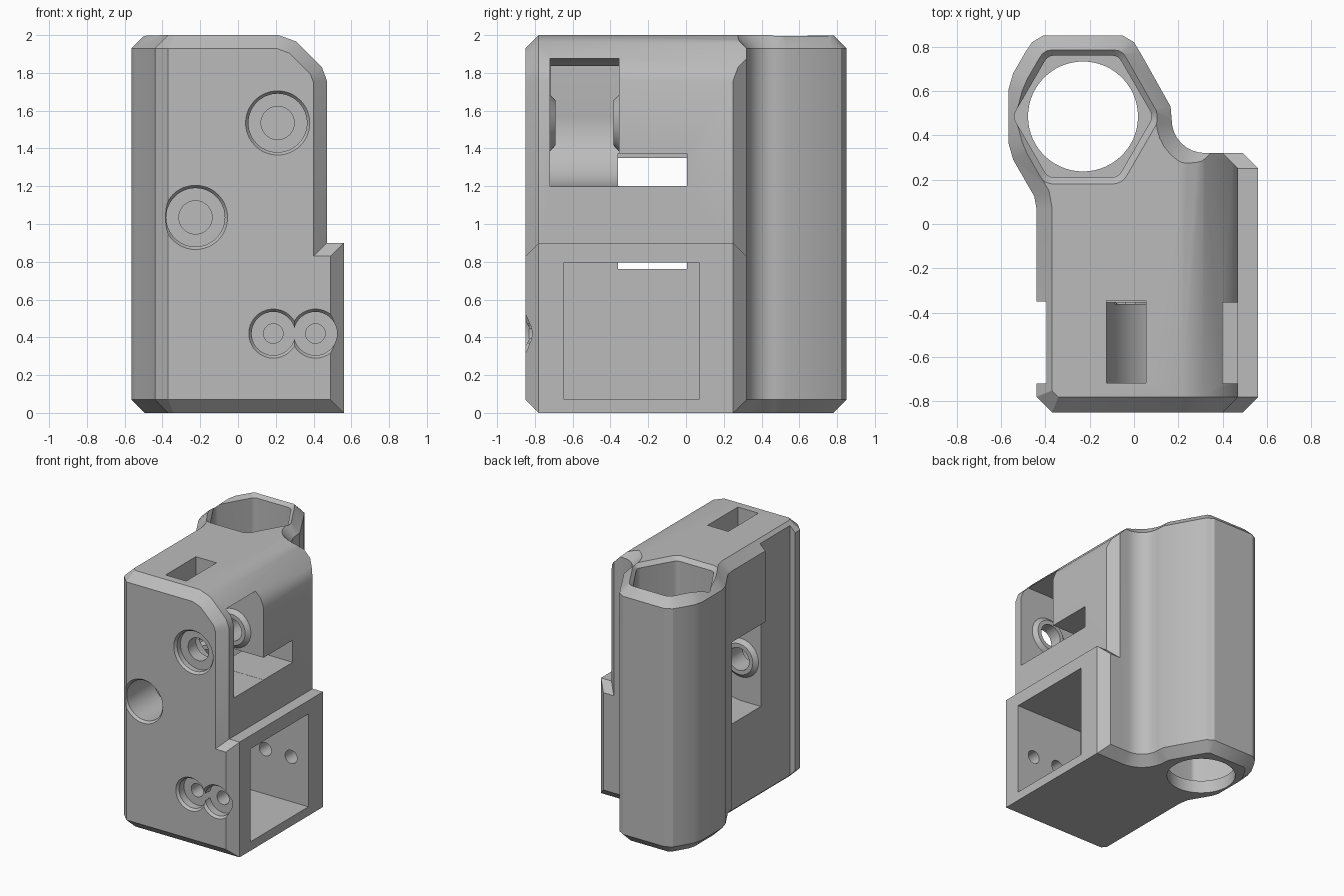
import bpy, bmesh, math
from mathutils import Vector

if "Cube" in bpy.data.objects:
    bpy.data.objects.remove(bpy.data.objects["Cube"])

grey = bpy.data.materials.new("plain_grey")
grey.use_nodes = True
grey.diffuse_color = (0.5, 0.5, 0.5, 1)
grey.node_tree.nodes["Principled BSDF"].inputs["Base Color"].default_value = (0.5, 0.5, 0.5, 1)

C = 0.07          # edge chamfer
FRONT, BACK = -0.85, 0.32
TUBE = (-0.23, 0.485)
parts = []


def make(name, bm):
    bmesh.ops.recalc_face_normals(bm, faces=bm.faces[:])
    me = bpy.data.meshes.new(name)
    bm.to_mesh(me)
    bm.free()
    me.materials.append(grey)
    ob = bpy.data.objects.new(name, me)
    bpy.context.collection.objects.link(ob)
    return ob


def loft(loops):
    """Closed solid through a stack of equal-length loops."""
    bm = bmesh.new()
    rings = [[bm.verts.new(p) for p in loop] for loop in loops]
    n = len(rings[0])
    for a, b in zip(rings, rings[1:]):
        for i in range(n):
            j = (i + 1) % n
            bm.faces.new((a[i], a[j], b[j], b[i]))
    bm.faces.new(rings[0][::-1])
    bm.faces.new(rings[-1])
    bmesh.ops.recalc_face_normals(bm, faces=bm.faces[:])
    return bm


def inset(pts, d):
    """Offset a counter-clockwise outline inward with mitred corners."""
    out = []
    for i, p in enumerate(pts):
        p = Vector(p)
        e1 = (p - Vector(pts[i - 1])).normalized()
        e2 = (Vector(pts[(i + 1) % len(pts)]) - p).normalized()
        n1, n2 = Vector((-e1.y, e1.x)), Vector((-e2.y, e2.x))
        out.append(p + (n1 + n2) * d / (1 + n1.dot(n2)))
    return out


def arc(cx, cy, r, a0, a1, n):
    return [(cx + r * math.cos(math.radians(a0 + (a1 - a0) * i / n)),
             cy + r * math.sin(math.radians(a0 + (a1 - a0) * i / n))) for i in range(n + 1)]


def at_z(pts, z):
    return [(p[0], p[1], z) for p in pts]


def at_y(pts, y):
    return [(p[0], y, p[1]) for p in pts]


def combine(ob, mode):
    mod = body.modifiers.new(ob.name, "BOOLEAN")
    mod.operation, mod.object, mod.solver = mode, ob, "EXACT"
    ob.hide_render = True
    parts.append(ob)


def cut_box(name, x0, x1, y0, y1, z0, z1):
    sq = [(x0, y0), (x1, y0), (x1, y1), (x0, y1)]
    combine(make(name, loft([at_z(sq, z0), at_z(sq, z1)])), "DIFFERENCE")


def turned(name, x, z, rings, mode, n=48):
    """Round part along y from (radius, y) pairs."""
    loops = [at_y(arc(x, z, r, 0, 360 * (n - 1) / n, n - 1), y) for r, y in rings]
    combine(make(name, loft(loops)), mode)


# Main body with its tube: one outline, chamfered top and bottom
outline = [(-0.37, FRONT), (0.40, FRONT), (0.47, -0.78), (0.47, 0.25), (0.40, BACK)]
outline += arc(0.32, 0.47, 0.15, 270, 180, 8)
outline += [(0.165, 0.53), (0.03, 0.77), (0.0, 0.82), (-0.05, 0.85),
            (-0.41, 0.85), (-0.46, 0.82), (-0.49, 0.775), (-0.545, 0.68),
            (-0.565, 0.61), (-0.565, 0.36), (-0.545, 0.29), (-0.45, 0.125),
            (-0.44, 0.07), (-0.44, -0.78)]
small = inset(outline, C)
bm = loft([at_z(small, 0), at_z(outline, C), at_z(outline, 2 - C), at_z(small, 2)])


def slice_off(point, normal):
    geom = bm.verts[:] + bm.edges[:] + bm.faces[:]
    res = bmesh.ops.bisect_plane(bm, geom=geom, plane_co=point, plane_no=normal,
                                 clear_outer=True, dist=1e-5)
    edges = [e for e in res["geom_cut"] if isinstance(e, bmesh.types.BMEdge) and e.is_boundary]
    if edges:
        bmesh.ops.holes_fill(bm, edges=edges, sides=0)


# Rounded slope at the upper side, with the front chamfer following it
for ang, px, pz in ((45, 0.375, 1.9), (20, 0.47, 1.76), (70, 0.215, 2.0)):
    n = Vector((math.cos(math.radians(ang)), 0, math.sin(math.radians(ang))))
    slice_off(Vector((px, -0.78, pz)), n)
    slice_off(Vector((px, -0.78, pz)), (n + Vector((0, -1, 0))).normalized())
body = make("bracket_body", bm)

# Lower side box, chamfered at front and back
bm = bmesh.new()
for x, inner, z0, z1 in ((0.1, 0, C, 0.83), (0.49, 0, C, 0.83), (0.1, C, 0, 0.9), (0.56, C, 0, 0.9)):
    for y in (FRONT + inner, BACK - inner):
        for z in (z0, z1):
            bm.verts.new((x, y, z))
bmesh.ops.convex_hull(bm, input=bm.verts[:])
combine(make("side_box", bm), "UNION")

# Tube bore: hexagon socket with a round lip at the bottom
hexagon = []
for k in range(6):
    hexagon += arc(TUBE[0] + 0.265 * math.cos(math.radians(60 * k)),
                   TUBE[1] + 0.265 * math.sin(math.radians(60 * k)), 0.045,
                   60 * k - 30, 60 * k + 30, 4)
wide = inset(hexagon, -0.03)
combine(make("hex_socket", loft([at_z(hexagon, 0.1), at_z(hexagon, 1.97), at_z(wide, 2.0),
                                 at_z(wide, 2.1)])), "DIFFERENCE")
ring = arc(*TUBE, 0.248, 0, 354, 59)
combine(make("tube_bore", loft([at_z(ring, -0.1), at_z(ring, 0.3)])), "DIFFERENCE")

# Recesses on the flat side
cut_box("side_groove", -0.7, -0.395, -0.72, -0.35, -0.1, 2.1)
cut_box("side_recess", -0.7, -0.395, -0.5, 0.06, -0.1, 1.375)

# Roller pockets, each open to one side
R = 0.338
right_pocket = arc(0.21, 1.537, R, 90, 270, 32) + [(0.8, 1.537 - R), (0.8, 1.537 + R)]
left_pocket = arc(-0.23, 1.037, R, -90, 90, 32) + [(-0.8, 1.037 + R), (-0.8, 1.037 - R)]
combine(make("right_pocket", loft([at_y(right_pocket, -0.72), at_y(right_pocket, -0.355)])), "DIFFERENCE")
combine(make("left_pocket", loft([at_y(left_pocket, -0.36), at_y(left_pocket, 0.005)])), "DIFFERENCE")

# Belt slots and the square side chamber
cut_box("top_slot", -0.123, 0.055, -0.718, -0.345, 1.52, 2.1)
cut_box("cross_slot", -0.1, 0.8, -0.361, 0.004, 1.2, 1.373)
cut_box("side_chamber", -0.035, 0.8, -0.645, 0.07, 0.07, 0.795)

# Raised washers and bolt holes for both rollers
for side, x, z, y0, y1, seat in (("right", 0.21, 1.535, -0.72, -0.355, -0.79),
                                 ("left", -0.225, 1.035, -0.36, 0.005, -0.5)):
    turned(side + "_front_washer", x, z, [(0.15, y0 - 0.02), (0.15, y0), (0.12, y0 + 0.028)], "UNION")
    turned(side + "_back_washer", x, z, [(0.12, y1 - 0.028), (0.15, y1), (0.15, y1 + 0.02)], "UNION")
    turned(side + "_counterbore", x, z,
           [(0.17, -0.95), (0.17, FRONT), (0.155, FRONT + 0.02), (0.155, seat)], "DIFFERENCE")
    turned(side + "_bolt_hole", x, z, [(0.088, seat - 0.03), (0.088, 0.15)], "DIFFERENCE")

# Pair of small clamp bolts through the chamber
for i, x in enumerate((0.187, 0.41)):
    turned("clamp_counterbore_%d" % i, x, 0.42,
           [(0.13, -0.95), (0.13, FRONT), (0.115, FRONT + 0.02), (0.115, -0.77)], "DIFFERENCE", 36)
    turned("clamp_hole_%d" % i, x, 0.42, [(0.052, -0.8), (0.052, 0.2)], "DIFFERENCE", 24)

# Bake the cuts, remove the helpers and shade
bpy.context.view_layer.update()
final = bpy.data.meshes.new_from_object(body.evaluated_get(bpy.context.evaluated_depsgraph_get()))
body.modifiers.clear()
body.data = final
final.materials.clear()
final.materials.append(grey)
for p in final.polygons:
    p.material_index = 0
for ob in parts:
    bpy.data.objects.remove(ob)
bpy.ops.object.select_all(action="DESELECT")
body.select_set(True)
bpy.context.view_layer.objects.active = body
bpy.ops.object.shade_smooth_by_angle(angle=math.radians(25))
